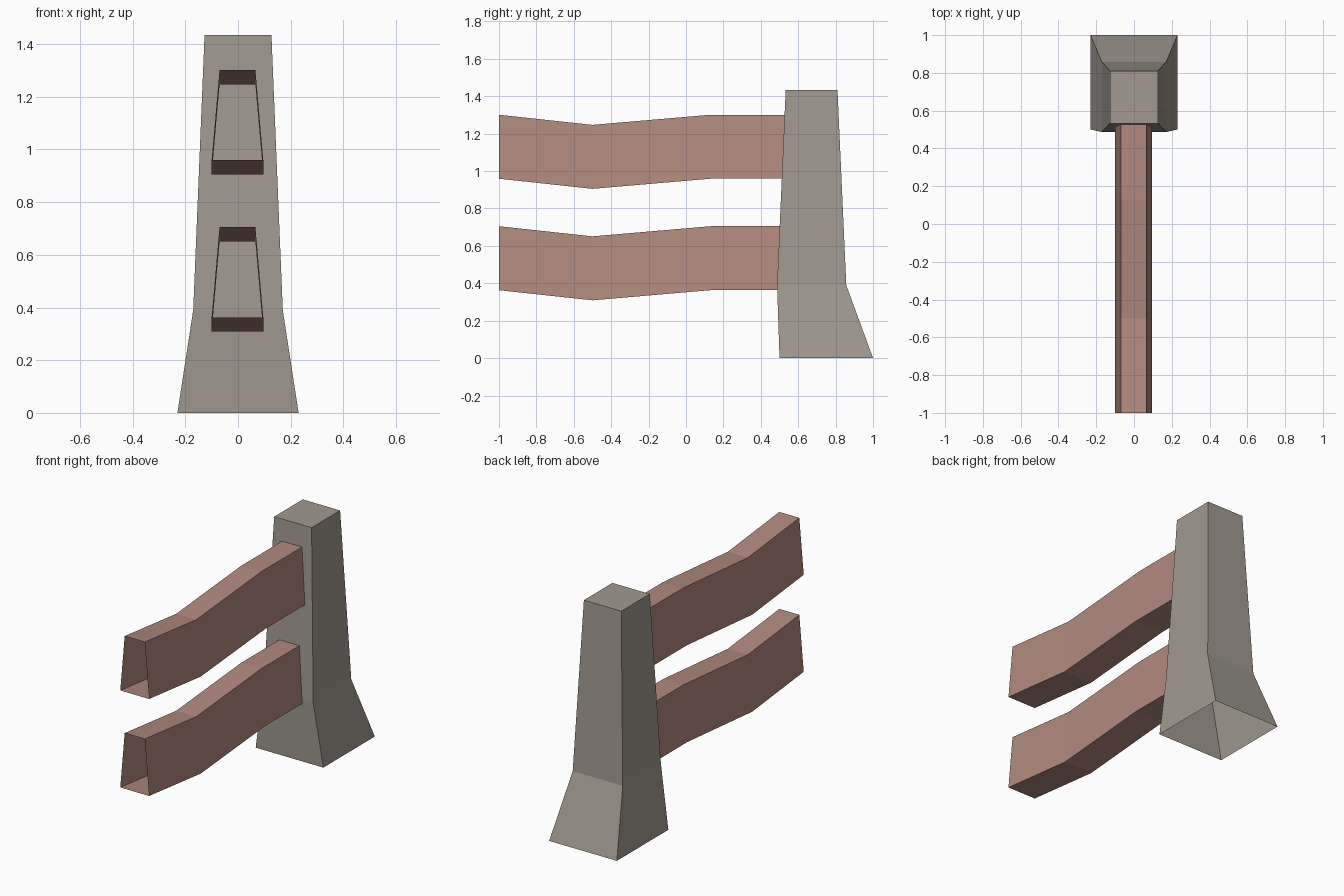
import bpy

if "Cube" in bpy.data.objects:
    bpy.data.objects.remove(bpy.data.objects["Cube"])


def material(name, rgb):
    m = bpy.data.materials.new(name)
    m.diffuse_color = (*rgb, 1.0)
    m.use_nodes = True
    m.node_tree.nodes["Principled BSDF"].inputs["Base Color"].default_value = m.diffuse_color
    return m


def loft(name, rings, mat, cap_end=False):
    """Join four-sided rings into an open tube, optionally capping the last ring."""
    verts = [p for ring in rings for p in ring]
    faces = []
    for r in range(len(rings) - 1):
        a, b = r * 4, r * 4 + 4
        for i in range(4):
            j = (i + 1) % 4
            faces.append((a + i, a + j, b + j, b + i))
    if cap_end:
        n = len(verts)
        faces.append((n - 4, n - 3, n - 2, n - 1))
    mesh = bpy.data.meshes.new(name)
    mesh.from_pydata(verts, [], faces)
    mesh.materials.append(mat)
    ob = bpy.data.objects.new(name, mesh)
    bpy.context.collection.objects.link(ob)
    return ob


stone = material("grey_stone", (0.355, 0.322, 0.280))
wood = material("brown_wood", (0.440, 0.255, 0.207))

# Flared post, open underneath: z, half width, front y, back y
post_profile = [(0.0, 0.23, 0.50, 1.0),
                (0.39, 0.17, 0.487, 0.857),
                (1.434, 0.127, 0.533, 0.81)]
loft("post", [[(-w, f, z), (w, f, z), (w, b, z), (-w, b, z)]
              for z, w, f, b in post_profile], stone, cap_end=True)

# Two sagging rails, open at the ends: y, vertical offset
rail_path = [(0.56, 0.0), (0.13, 0.0), (-0.50, -0.054), (-1.0, 0.0)]
cx = -0.002
for name, bottom in (("lower_rail", 0.363), ("upper_rail", 0.959)):
    loft(name, [[(cx - 0.098, y, bottom + d), (cx + 0.098, y, bottom + d),
                 (cx + 0.068, y, bottom + 0.342 + d), (cx - 0.068, y, bottom + 0.342 + d)]
                for y, d in rail_path], wood)
